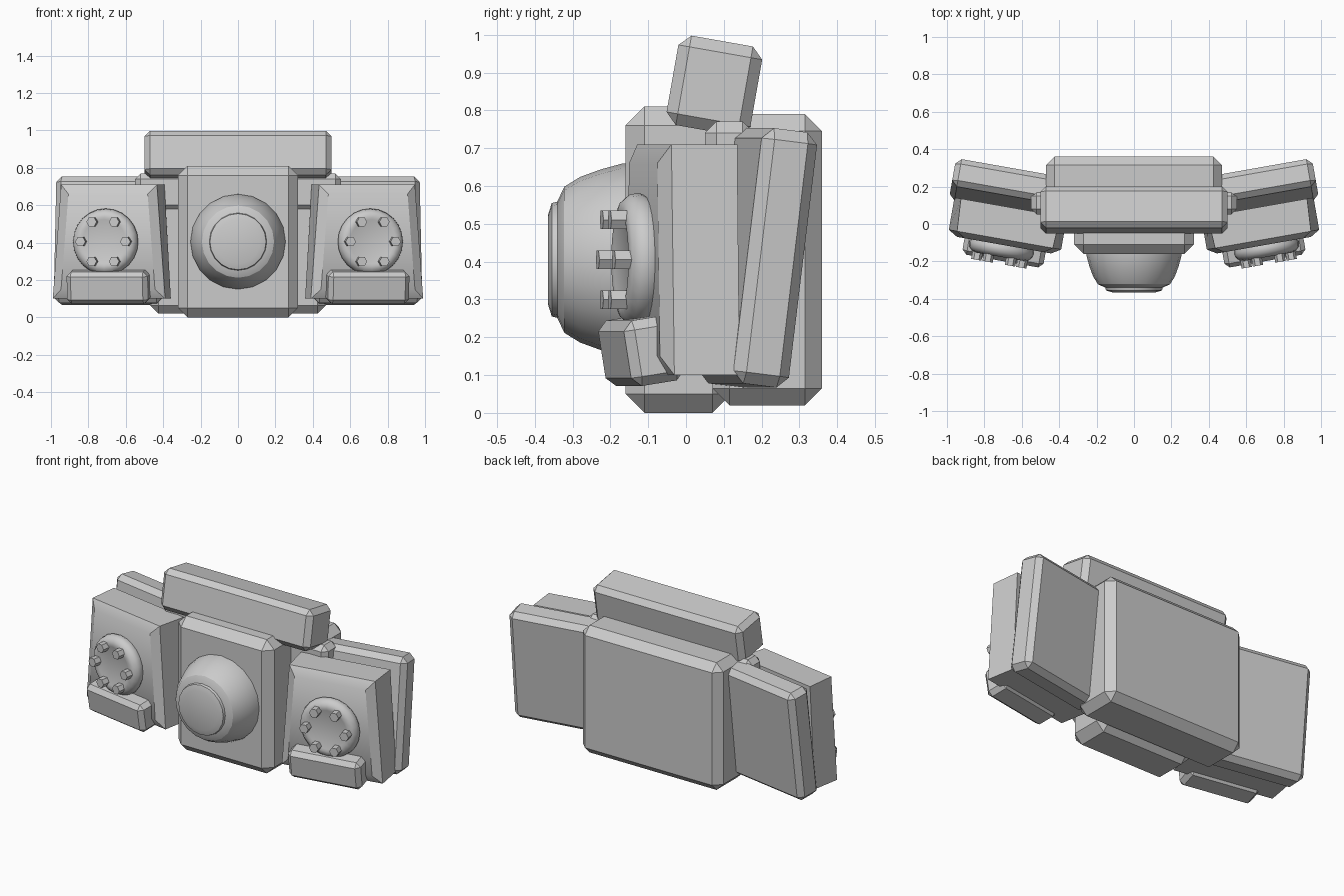
import bpy, bmesh
from math import radians, sin, cos, pi
from mathutils import Matrix, Euler

old = bpy.data.objects.get("Cube")
if old:
    bpy.data.objects.remove(old, do_unlink=True)

grey = bpy.data.materials.new("plain_grey")
grey.use_nodes = True
tone = (0.6, 0.6, 0.6, 1)
grey.diffuse_color = tone
grey.node_tree.nodes["Principled BSDF"].inputs["Base Color"].default_value = tone

YAW = 10


def finish(name, bm, loc, rot=(0, 0, 0), angle=32):
    """Turn a bmesh into a placed, shaded object."""
    bmesh.ops.recalc_face_normals(bm, faces=bm.faces[:])
    mesh = bpy.data.meshes.new(name)
    bm.to_mesh(mesh)
    bm.free()
    mesh.materials.append(grey)
    ob = bpy.data.objects.new(name, mesh)
    bpy.context.collection.objects.link(ob)
    ob.location = loc
    ob.rotation_euler = [radians(a) for a in rot]
    bpy.ops.object.select_all(action='DESELECT')
    bpy.context.view_layer.objects.active = ob
    ob.select_set(True)
    bpy.ops.object.shade_smooth_by_angle(angle=radians(angle))
    return ob


def box(name, size, loc, rot=(0, 0, 0), bevel=0.04):
    """Box with chamfered edges."""
    bm = bmesh.new()
    bmesh.ops.create_cube(bm, size=1)
    bmesh.ops.scale(bm, vec=size, verts=bm.verts)
    bmesh.ops.bevel(bm, geom=bm.edges[:], offset=bevel, segments=1, affect='EDGES')
    return finish(name, bm, loc, rot)


def loft(bm, rings):
    """Skin a list of equal-length rings and cap both ends."""
    rows = [[bm.verts.new(p) for p in ring] for ring in rings]
    n = len(rows[0])
    for a, b in zip(rows, rows[1:]):
        for i in range(n):
            j = (i + 1) % n
            bm.faces.new((a[i], a[j], b[j], b[i]))
    bm.faces.new(rows[0])
    bm.faces.new(rows[-1])


def turned(name, profile, loc, rot=(0, 0, 0), sides=24, angle=32):
    """Profile of (radius, y) turned around the y axis."""
    bm = bmesh.new()
    loft(bm, [[(r * cos(2 * pi * i / sides), y, r * sin(2 * pi * i / sides))
               for i in range(sides)] for r, y in profile])
    return finish(name, bm, loc, rot, angle)


def tapered_block(name, loc, rot):
    """Block narrower at the top, with a chamfered front panel."""
    def ring(y, low, high, bottom, top):
        return [(-low, y, bottom), (low, y, bottom), (high, y, top), (-high, y, top)]
    bm = bmesh.new()
    loft(bm, [ring(0.09, 0.305, 0.27, -0.305, 0.305),
              ring(-0.085, 0.305, 0.26, -0.305, 0.305),
              ring(-0.115, 0.255, 0.215, -0.255, 0.255)])
    return finish(name, bm, loc, rot)


# Centre body
box("centre_front_block", (0.64, 0.28, 0.81), (0, -0.02, 0.405), bevel=0.05)
box("centre_back_block", (0.94, 0.29, 0.77), (0, 0.215, 0.405), bevel=0.045)
box("top_block", (1.0, 0.225, 0.24), (0, 0.075, 0.865), (-10, 0, 0), bevel=0.03)
box("cross_bar", (1.1, 0.13, 0.2), (0, 0.115, 0.67), bevel=0.03)

# Domed nose with a raised rim
turned("front_dome", [(0.255, -0.12), (0.254, -0.17), (0.239, -0.225), (0.219, -0.28),
                      (0.193, -0.322), (0.15, -0.342)], (0, 0, 0.405), sides=20)
turned("dome_cap", [(0.155, -0.335), (0.15, -0.355), (0.118, -0.365)], (0, 0, 0.405), sides=20)

# Matching side modules
for side, s in (("left", 1), ("right", -1)):
    yaw = s * YAW
    box(side + "_rear_panel", (0.59, 0.15, 0.68), (s * 0.68, 0.19, 0.41), (-7, 0, yaw), 0.03)
    tapered_block(side + "_front_block", (s * 0.675, 0, 0.405), (0, 0, yaw))
    box(side + "_lower_block", (0.44, 0.145, 0.175), (s * 0.69, -0.118, 0.165), (9, 0, yaw), 0.025)
    disc_at = (s * 0.705, -0.11, 0.405)
    turned(side + "_disc", [(0.165, 0.01), (0.177, -0.015), (0.172, -0.04), (0.155, -0.059),
                            (0.13, -0.066), (0.118, -0.061)], disc_at, (0, 0, yaw), angle=40)
    # Hexagonal bolts around the disc
    turn = Matrix.Translation(disc_at) @ Euler((0, 0, radians(yaw))).to_matrix().to_4x4()
    for k in range(6):
        a = k * pi / 3
        spot = turn @ Matrix.Translation((0.122 * cos(a), 0, 0.122 * sin(a)))
        turned(f"{side}_bolt_{k + 1}", [(0.028, -0.05), (0.028, -0.104)],
               spot.translation, (0, 0, yaw), sides=6)
